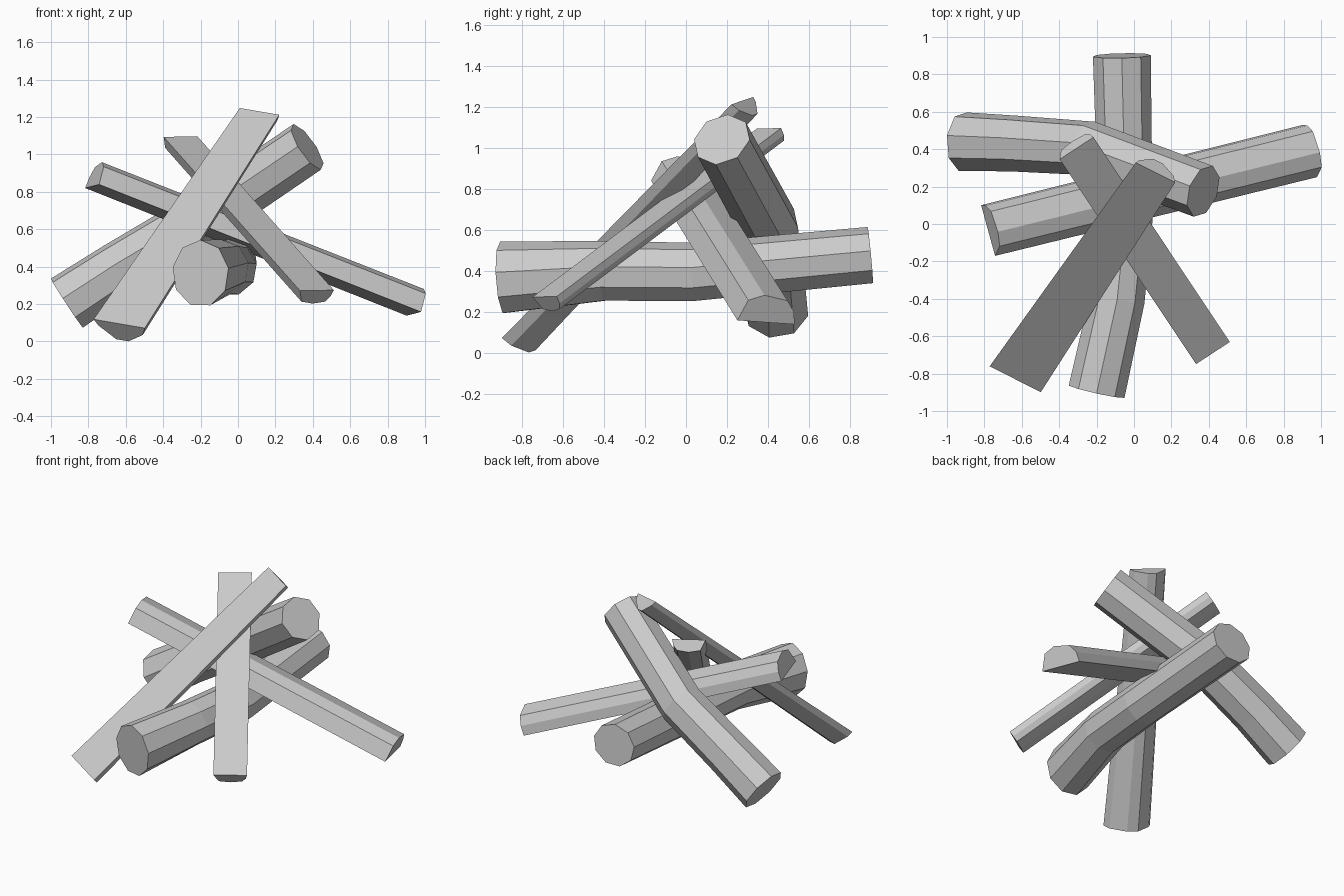
import bpy, bmesh, math
from mathutils import Vector

if "Cube" in bpy.data.objects:
    bpy.data.objects.remove(bpy.data.objects["Cube"])


def loft(name, path, profile, scales, across):
    """Sweep a (side, up) profile along a path; 'across' is the side direction hint."""
    pts = [Vector(p) for p in path]
    bm = bmesh.new()
    rings = []
    for i, p in enumerate(pts):
        t = (pts[min(i + 1, len(pts) - 1)] - pts[max(i - 1, 0)]).normalized()
        side = Vector(across)
        side = (side - t * side.dot(t)).normalized()
        up = side.cross(t)
        if not isinstance(scales[i], tuple):
            scales[i] = (scales[i], scales[i])
        sw, sh = scales[i]
        rings.append([bm.verts.new(p + side * a * sw + up * b * sh) for a, b in profile])
    n = len(profile)
    for r0, r1 in zip(rings, rings[1:]):
        for k in range(n):
            bm.faces.new((r0[k], r0[(k + 1) % n], r1[(k + 1) % n], r1[k]))
    bm.faces.new(rings[0][::-1])
    bm.faces.new(rings[-1])
    bmesh.ops.recalc_face_normals(bm, faces=bm.faces[:])
    me = bpy.data.meshes.new(name)
    bm.to_mesh(me)
    bm.free()
    ob = bpy.data.objects.new(name, me)
    bpy.context.collection.objects.link(ob)
    return ob


def ngon(sides, start):
    return [(math.cos(math.radians(start) + math.tau * k / sides),
             math.sin(math.radians(start) + math.tau * k / sides)) for k in range(sides)]


# Round log lying front to back
loft("base_log",
     [(-0.20, -0.895, 0.363), (-0.09, -0.40, 0.395), (-0.045, 0.03, 0.39), (-0.065, 0.90, 0.472)],
     ngon(9, 10), [(0.155, 0.18), 0.15, 0.147, (0.157, 0.142)], (1, 0, 0))

# Round log rising to the right at the back
loft("leaning_log",
     [(-0.915, 0.44, 0.205), (-0.64, 0.43, 0.385), (-0.25, 0.405, 0.62), (0.37, 0.175, 1.04)],
     ngon(8, 12), [0.16, 0.152, 0.148, 0.145], (0, -1, 0))

# Split log rising to the left, flat face down
loft("split_log",
     [(-0.78, -0.035, 0.83), (0.94, 0.39, 0.148)],
     [(0.145, 0), (0.107, 0.108), (0.03, 0.14), (-0.09, 0.12), (-0.132, 0.065), (-0.145, 0)],
     [0.97, 1.0], (0.077, -0.28, 0.02))

# Long split plank in front, flat face up, tapering to the top
loft("long_split_plank",
     [(-0.635, -0.83, 0.095), (0.115, 0.275, 1.23)],
     [(0.155, 0), (0.13, -0.055), (0.03, -0.12), (-0.044, -0.12), (-0.135, -0.04), (-0.155, 0)],
     [1.0, 0.77], (0.27, -0.14, -0.05))

# Short split plank leaning from the right, flat face up
loft("short_split_plank",
     [(0.422, -0.69, 0.273), (-0.307, 0.405, 1.095)],
     [(0.108, 0), (0.1, -0.04), (0.075, -0.072), (0, -0.083), (-0.075, -0.07), (-0.108, 0)],
     [1.0, 1.0], (0.19, 0.10, -0.01))
